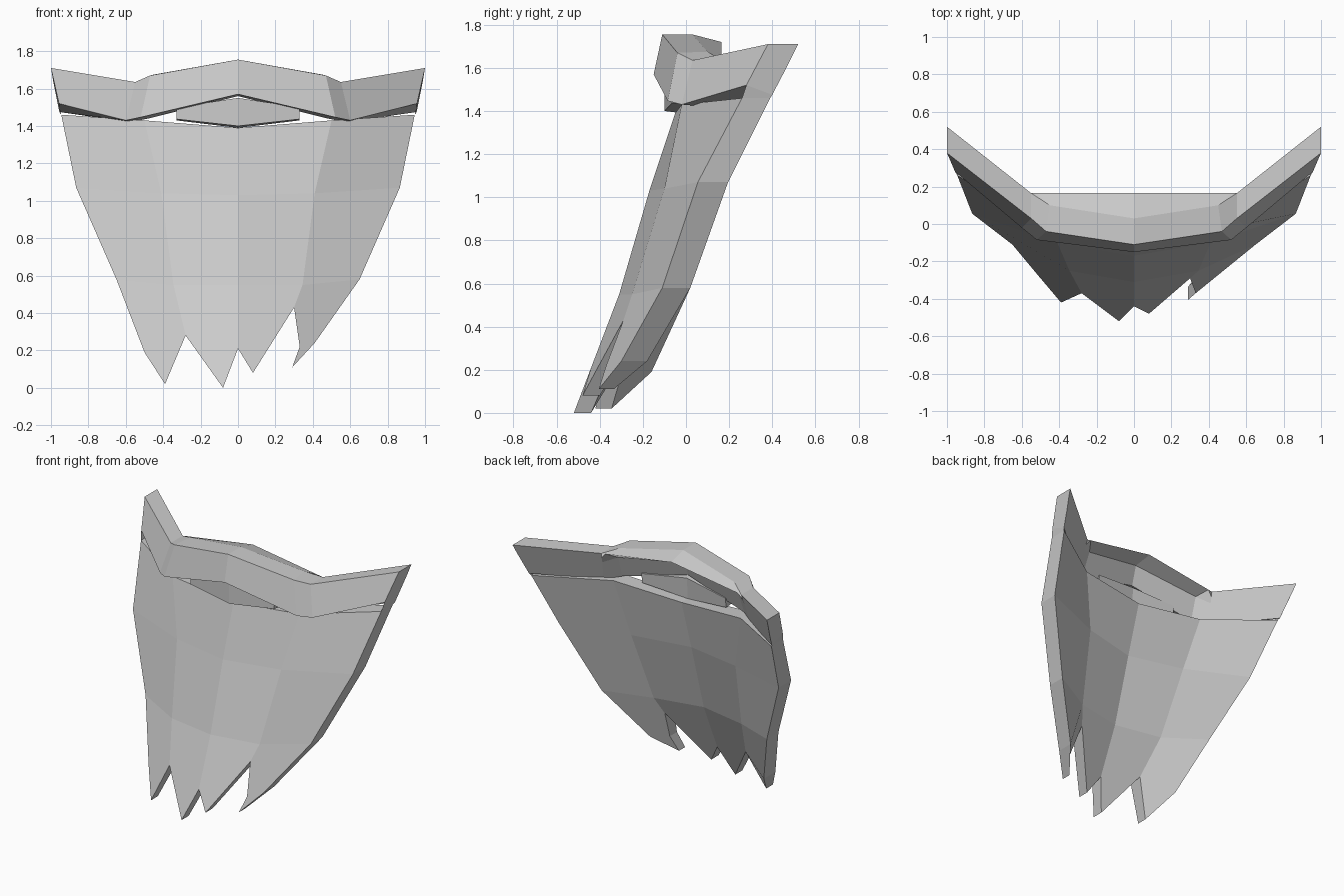
import bpy, bmesh
from mathutils import Vector

if "Cube" in bpy.data.objects:
    bpy.data.objects.remove(bpy.data.objects["Cube"])


def make(name, verts, faces):
    mesh = bpy.data.meshes.new(name)
    mesh.from_pydata([tuple(v) for v in verts], [], faces)
    bm = bmesh.new()
    bm.from_mesh(mesh)
    bmesh.ops.remove_doubles(bm, verts=bm.verts, dist=0.0005)
    bmesh.ops.recalc_face_normals(bm, faces=bm.faces)
    bm.to_mesh(mesh)
    bm.free()
    ob = bpy.data.objects.new(name, mesh)
    bpy.context.collection.objects.link(ob)
    return ob


def loft(name, half):
    """Skin closed sections running from x=0 outwards, mirrored to -x."""
    secs = [[(-x, y, z) for x, y, z in s] for s in half[:0:-1]] + half
    n = len(half[0])
    verts = [p for s in secs for p in s]
    faces = [(i * n + j, i * n + (j + 1) % n, (i + 1) * n + (j + 1) % n, (i + 1) * n + j)
             for i in range(len(secs) - 1) for j in range(n)]
    faces += [tuple(range(n)), tuple(range(len(verts) - n, len(verts)))]
    return make(name, verts, faces)


# Beard: symmetric upper rows as (x, y, z, depth), centre to edge
rows = [
    [(0, -.05, 1.39, .10), (.50, -.02, 1.43, .12), (.945, .26, 1.46, .13)],
    [(0, -.17, 1.03, .11), (.41, -.10, 1.04, .13), (.865, .055, 1.07, .14)],
    [(0, -.31, .55, .11), (.345, -.25, .55, .12), (.65, -.11, .58, .13)],
]
pts = []
for r in rows:
    pts += [(-x, y, z, d) for x, y, z, d in r[:0:-1]] + r
# Ragged lower edge, left to right
pts += [
    (-.50, -.29, .19, .13), (-.39, -.42, .02, .075), (-.28, -.37, .28, .10),
    (-.08, -.52, 0, .08), (0, -.44, .21, .09), (.08, -.48, .08, .08),
    (.30, -.29, .43, .10), (.33, -.37, .22, .08), (.29, -.405, .11, .07),
    (.41, -.30, .24, .12),
]
front = [(r * 5 + c, r * 5 + c + 5, r * 5 + c + 6, r * 5 + c + 1)
         for r in range(2) for c in range(4)]
front += [(10, 15, 16, 17, 11), (11, 17, 18, 19, 12),
          (12, 19, 20, 21, 13), (13, 21, 22, 23, 24, 14)]
n = len(pts)
verts = [p[:3] for p in pts] + [(x, y + d, z) for x, y, z, d in pts]
edges = [(f[i], f[(i + 1) % len(f)]) for f in front for i in range(len(f))]
rim = [(a, b, b + n, a + n) for a, b in edges if (b, a) not in edges]
back = [tuple(i + n for i in reversed(f)) for f in front]
make("beard", verts, front + back + rim)

# Moustache: front bottom, front top, top back, ledge back, ledge inner, back bottom
loft("moustache", [
    [(0, -.15, 1.57), (0, -.11, 1.755), (0, .03, 1.755), (0, .165, 1.72),
     (0, .02, 1.70), (0, -.02, 1.56)],
    [(.52, -.085, 1.447), (.47, -.04, 1.67), (.45, .10, 1.675), (.52, .165, 1.64),
     (.47, .09, 1.60), (.48, .03, 1.44)],
    [(.60, -.02, 1.43), (.55, .03, 1.635), (.55, .165, 1.635), (.555, .155, 1.60),
     (.56, .14, 1.56), (.58, .10, 1.42)],
    [(.957, .28, 1.52), (1, .38, 1.71), (1, .52, 1.71), (.99, .49, 1.65),
     (.975, .455, 1.58), (.955, .40, 1.475)],
])

# Small end walls closing the slit between moustache and beard
for side, s in (("left", -1), ("right", 1)):
    make("end_wall_" + side,
         [(s * .945, .26, 1.46), (s * .957, .28, 1.52),
          (s * .955, .40, 1.475), (s * .945, .39, 1.46)], [(0, 1, 2, 3)])

# Lower lip: bent bar tucked under the moustache arch
loft("lower_lip", [
    [(0, -.10, 1.40), (0, -.10, 1.55), (0, -.01, 1.54), (0, -.02, 1.39)],
    [(.33, -.065, 1.437), (.33, -.065, 1.50), (.33, .03, 1.50), (.33, .02, 1.43)],
])
